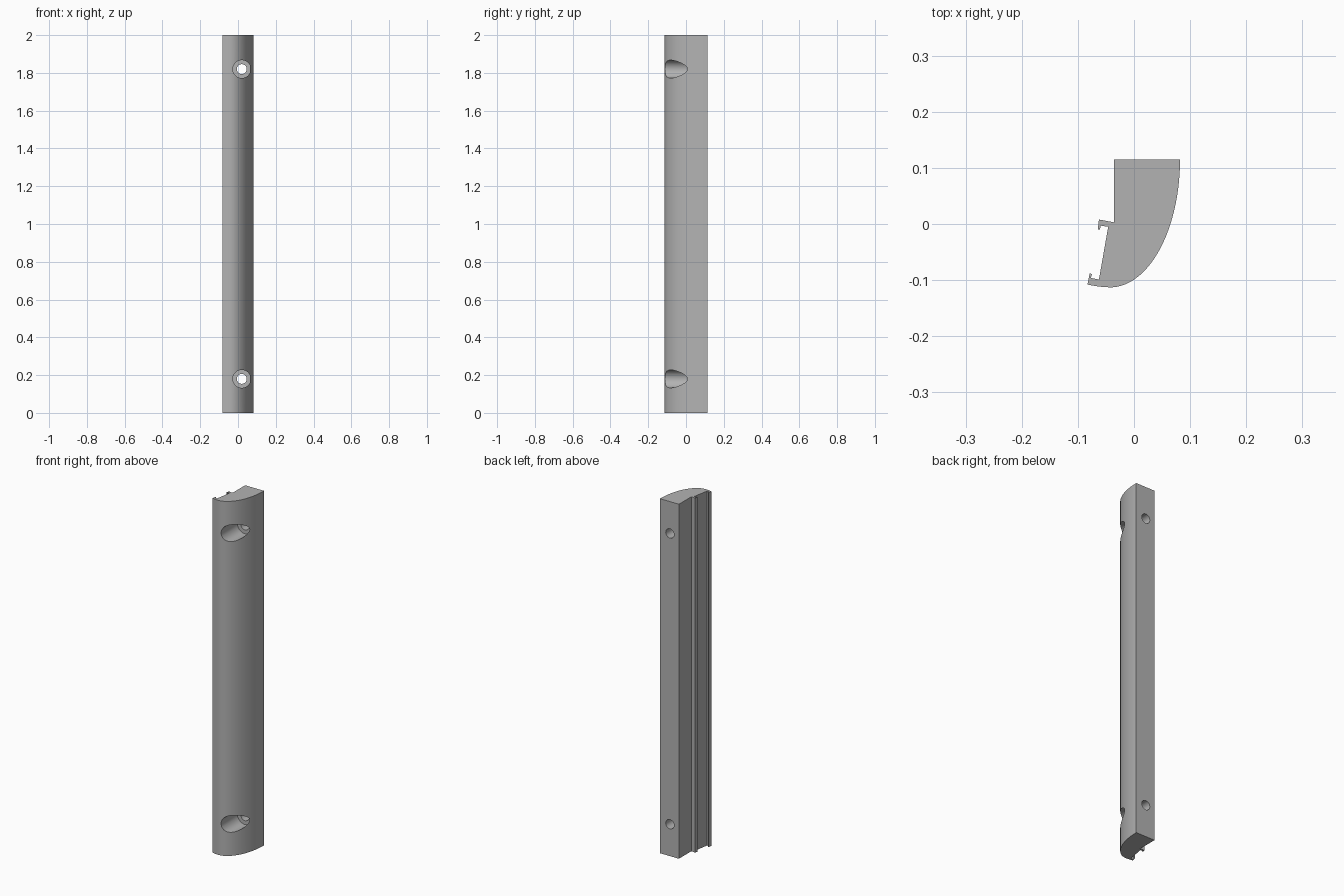
import bpy, bmesh, math

cube = bpy.data.objects.get("Cube")
if cube:
    bpy.data.objects.remove(cube, do_unlink=True)

HEIGHT = 2.0
grey = bpy.data.materials.new("plain_grey")
grey.use_nodes = True
colour = (0.45, 0.45, 0.45, 1)
grey.diffuse_color = colour
grey.node_tree.nodes["Principled BSDF"].inputs["Base Color"].default_value = colour


def extrude_profile(name, points, height):
    """Upright prism from a closed outline in the xy plane."""
    bm = bmesh.new()
    base = bm.faces.new([bm.verts.new((x, y, 0)) for x, y in points])
    top = bmesh.ops.extrude_face_region(bm, geom=[base])["geom"]
    bmesh.ops.translate(bm, vec=(0, 0, height),
                        verts=[v for v in top if isinstance(v, bmesh.types.BMVert)])
    bmesh.ops.recalc_face_normals(bm, faces=bm.faces)
    mesh = bpy.data.meshes.new(name)
    bm.to_mesh(mesh)
    bm.free()
    obj = bpy.data.objects.new(name, mesh)
    bpy.context.collection.objects.link(obj)
    mesh.materials.append(grey)
    return obj


def bore(name, radius, y_start, y_end, z):
    """Hidden cutter cylinder lying along y."""
    bpy.ops.mesh.primitive_cylinder_add(
        vertices=48, radius=radius, depth=y_end - y_start,
        location=(0.02, (y_start + y_end) / 2, z), rotation=(math.pi / 2, 0, 0))
    obj = bpy.context.object
    obj.name = name
    obj.data.materials.append(grey)
    obj.hide_render = True
    obj.hide_set(True)
    return obj


# Outline: curved grip face, then the hooked lips and stepped back
STEPS = 40
outline = []
for i in range(STEPS + 1):
    a = math.pi / 2 * i / STEPS
    outline.append((-0.043 + 0.125 * math.cos(a), 0.115 - 0.228 * math.sin(a)))
outline += [(-0.063, -0.1115), (-0.083, -0.108)]
outline += [(-0.079, -0.088), (-0.075, -0.089), (-0.077, -0.096), (-0.0625, -0.099)]
outline += [(-0.046, -0.005), (-0.059, -0.003), (-0.061, -0.010), (-0.0645, -0.0095),
            (-0.0625, 0.008), (-0.036, 0.003), (-0.036, 0.115)]
handle = extrude_profile("handle_bar", outline, HEIGHT)

# Counterbored screw holes near both ends
for end, z in (("lower", 0.18), ("upper", HEIGHT - 0.18)):
    for kind, radius, y_start, y_end in (("counterbore", 0.0475, -0.2, 0.033),
                                         ("screw_hole", 0.026, -0.21, 0.2)):
        cutter = bore(f"{end}_{kind}_cutter", radius, y_start, y_end, z)
        mod = handle.modifiers.new(cutter.name, "BOOLEAN")
        mod.operation = "DIFFERENCE"
        mod.solver = "EXACT"
        mod.object = cutter

# Smooth the curves while keeping crisp edges
bpy.ops.object.select_all(action="DESELECT")
bpy.context.view_layer.objects.active = handle
handle.select_set(True)
for mod in list(handle.modifiers):
    bpy.ops.object.modifier_apply(modifier=mod.name)
bpy.ops.object.shade_smooth_by_angle(angle=math.radians(25))
for obj in [o for o in bpy.data.objects if o.name.endswith("_cutter")]:
    bpy.data.objects.remove(obj, do_unlink=True)
